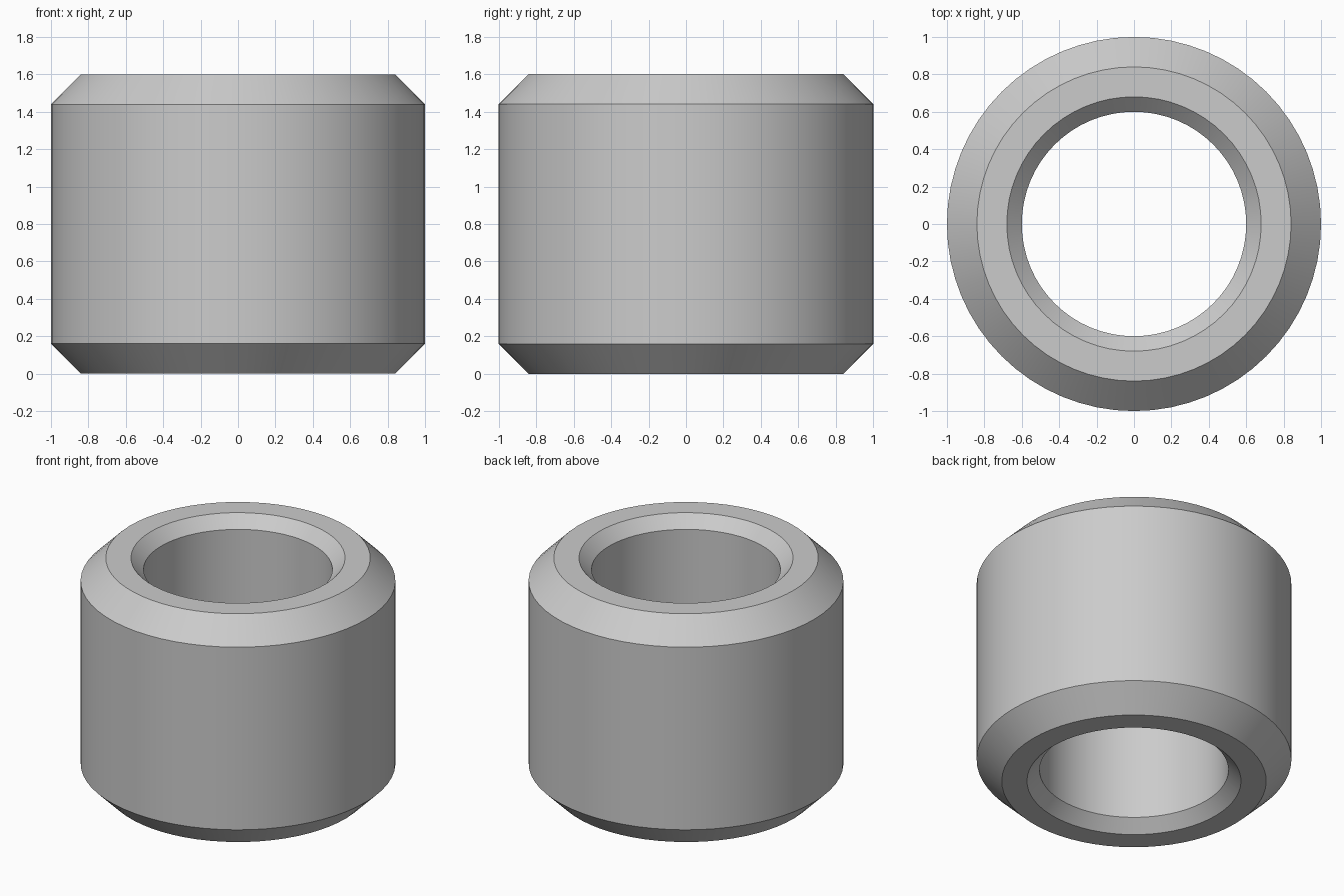
import bpy, bmesh, math

cube = bpy.data.objects.get("Cube")
if cube:
    bpy.data.objects.remove(cube, do_unlink=True)

SEGMENTS = 64
HEIGHT, OUTER, BORE = 1.6, 1.0, 0.6
OUTER_BEVEL, BORE_BEVEL = 0.16, 0.08

# Plain grey metal
grey = bpy.data.materials.new("grey metal")
colour = (0.6, 0.6, 0.6, 1)
grey.diffuse_color = colour
grey.use_nodes = True
grey.node_tree.nodes["Principled BSDF"].inputs["Base Color"].default_value = colour

# Closed section of the sleeve, as (radius, height): lower half, then mirrored
lower = [(BORE, BORE_BEVEL), (BORE + BORE_BEVEL, 0),
         (OUTER - OUTER_BEVEL, 0), (OUTER, OUTER_BEVEL)]
section = lower + [(r, HEIGHT - z) for r, z in reversed(lower)]

# Revolve the section around the z axis
bm = bmesh.new()
verts = [bm.verts.new((r, 0, z)) for r, z in section]
edges = [bm.edges.new((v, verts[(i + 1) % len(verts)])) for i, v in enumerate(verts)]
bmesh.ops.spin(bm, geom=verts + edges, cent=(0, 0, 0), axis=(0, 0, 1),
               angle=math.tau, steps=SEGMENTS, use_merge=True)
bmesh.ops.remove_doubles(bm, verts=bm.verts, dist=0.0001)
bmesh.ops.recalc_face_normals(bm, faces=bm.faces)

mesh = bpy.data.meshes.new("bushing_sleeve")
bm.to_mesh(mesh)
bm.free()
mesh.materials.append(grey)
sleeve = bpy.data.objects.new("bushing_sleeve", mesh)
bpy.context.collection.objects.link(sleeve)

# Smooth round walls with crisp bevel edges
bpy.ops.object.select_all(action="DESELECT")
sleeve.select_set(True)
bpy.context.view_layer.objects.active = sleeve
bpy.ops.object.shade_smooth_by_angle(angle=math.radians(30))
